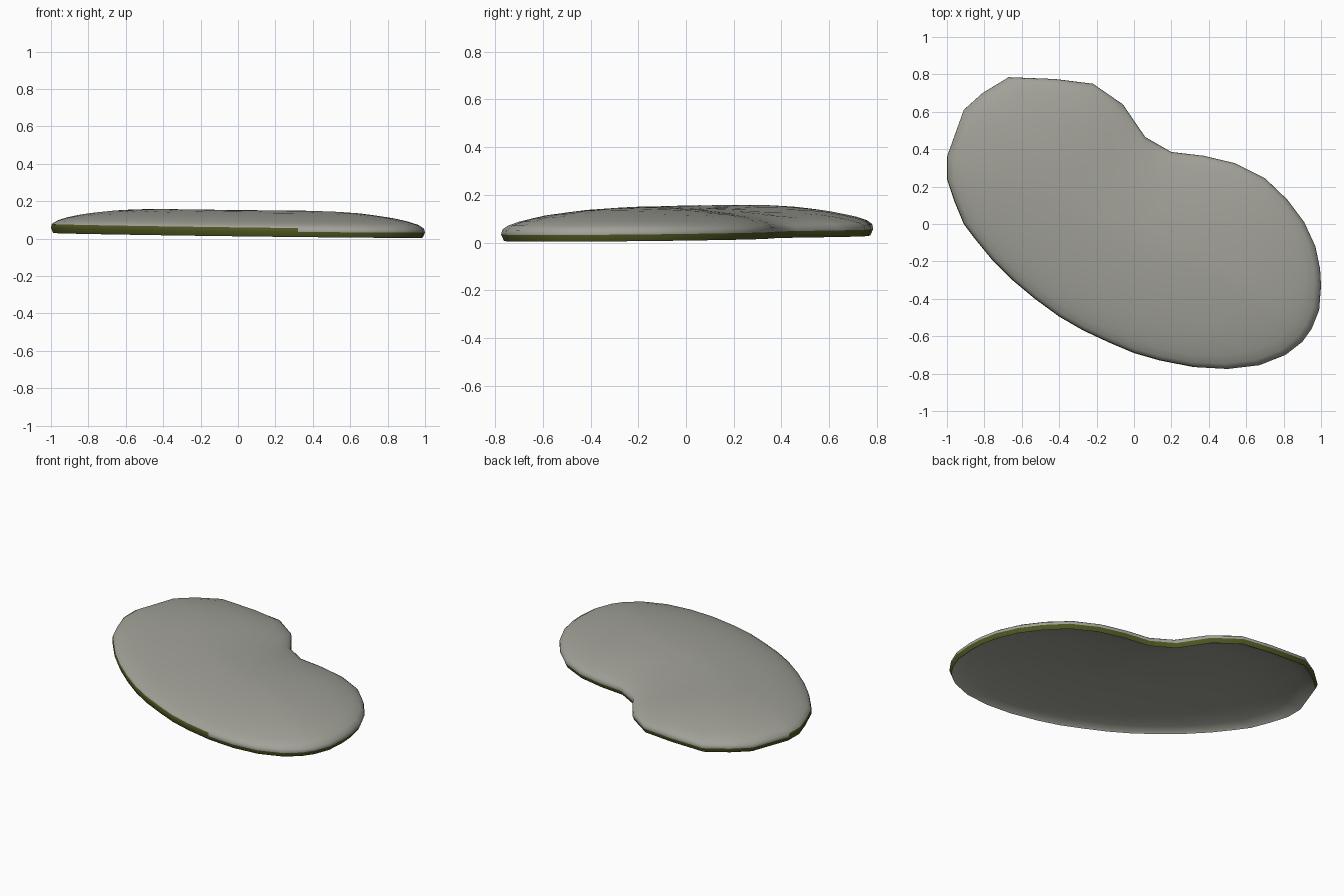
import bpy, bmesh, math
from mathutils import Vector

if "Cube" in bpy.data.objects:
    bpy.data.objects.remove(bpy.data.objects["Cube"])

# Kidney outline seen from above (clockwise)
OUT = [Vector(p) for p in [
    (-1, .36), (-.91, .61), (-.81, .70), (-.67, .785), (-.42, .775), (-.22, .75),
    (-.06, .64), (.06, .465), (.2, .385), (.37, .365), (.54, .325), (.7, .245),
    (.82, .13), (.91, .01), (.97, -.12), (.995, -.24), (1, -.33), (.99, -.46),
    (.95, -.56), (.9, -.63), (.81, -.7), (.67, -.755), (.5, -.775), (.32, -.765),
    (.14, -.73), (0, -.69), (-.13, -.635), (-.27, -.57), (-.4, -.495), (-.53, -.4),
    (-.65, -.3), (-.76, -.19), (-.85, -.08), (-.91, 0), (-.96, .12), (-1, .24)]]
N = len(OUT)

# Dome height by distance from the rim
DOME = [(0, .048), (.03, .066), (.08, .083), (.18, .105), (.33, .125), (.5, .136), (.8, .141)]


def edge_distance(p):
    best = 9
    for i in range(N):
        a, b = OUT[i], OUT[(i + 1) % N]
        t = max(0, min(1, (p - a).dot(b - a) / (b - a).length_squared))
        best = min(best, (p - a - (b - a) * t).length)
    return best


def dome(d):
    for (d0, z0), (d1, z1) in zip(DOME, DOME[1:]):
        if d <= d1:
            return z0 + (z1 - z0) * (d - d0) / (d1 - d0)
    return DOME[-1][1]


def inset(i, w):
    t = (OUT[(i + 1) % N] - OUT[i - 1]).normalized()
    return OUT[i] + Vector((t.y, -t.x)) * w


def material(name, col):
    m = bpy.data.materials.new(name)
    m.diffuse_color = (*col, 1)
    m.use_nodes = True
    m.node_tree.nodes["Principled BSDF"].inputs["Base Color"].default_value = m.diffuse_color
    return m


bm = bmesh.new()


def vert(p, z):
    # the whole pad leans very slightly
    return bm.verts.new((p.x, p.y, max(0, z + .0175 - .01 * p.x + .008 * p.y)))


def bridge(a, b, mat=0):
    for i in range(N):
        j = (i + 1) % N
        f = bm.faces.new((a[i], a[j], b[j], b[i]))
        # front-left arc carries a taller green band
        f.material_index = mat if mat != 2 else int(i >= 23)


# Rim rings: bottom edge, widest line, top of the tall band
bottom = [vert(inset(i, .012), 0) for i in range(N)]
middle = [vert(OUT[i], .028) for i in range(N)]
upper = [vert(inset(i, .005), .048) for i in range(N)]
bridge(bottom, middle, 1)
bridge(middle, upper, 2)


def cap(start, height, flip):
    prev = start
    for s in (.965, .91, .84, .76, .66, .54, .4, .25, .12):
        ring = [vert(p * s, height(edge_distance(p * s))) for p in OUT]
        bridge(prev, ring)
        prev = ring
    c = vert(Vector((0, 0)), height(edge_distance(Vector((0, 0)))))
    for i in range(N):
        bm.faces.new((prev[i], prev[(i + 1) % N], c))


# Domed top and hollow underside
cap(upper, dome, False)
cap(bottom, lambda d: (dome(d) - .048) * .9, True)

bmesh.ops.recalc_face_normals(bm, faces=bm.faces)
me = bpy.data.meshes.new("kidney_pad")
bm.to_mesh(me)
bm.free()
me.materials.append(material("warm grey", (.36, .36, .32)))
me.materials.append(material("olive green", (.075, .09, .015)))
pad = bpy.data.objects.new("kidney_pad", me)
bpy.context.collection.objects.link(pad)
bpy.context.view_layer.objects.active = pad
pad.select_set(True)
bpy.ops.object.shade_smooth_by_angle(angle=math.radians(50))
